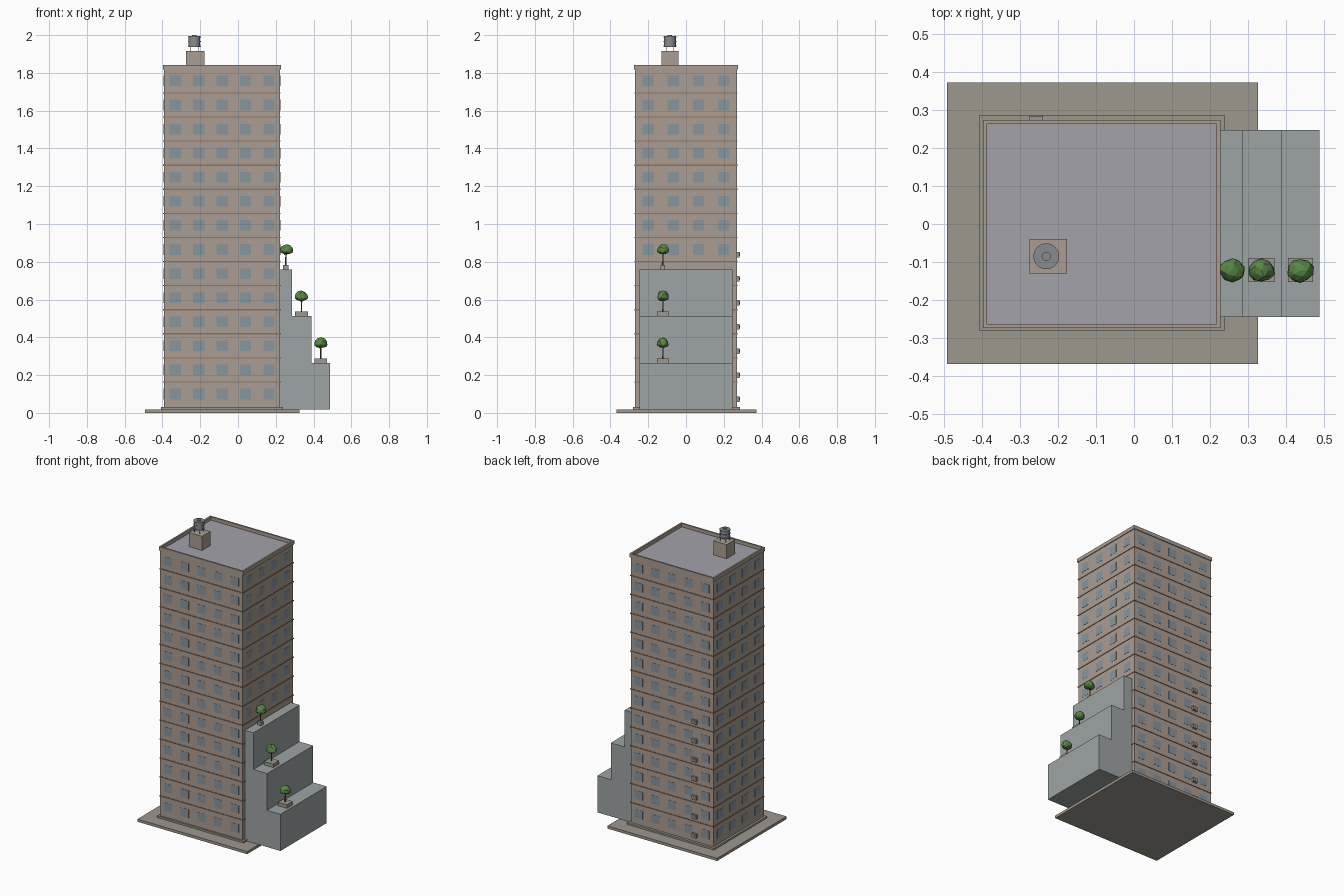
import bpy, bmesh, math, random
from mathutils import Matrix, Vector

if "Cube" in bpy.data.objects:
    bpy.data.objects.remove(bpy.data.objects["Cube"])

random.seed(4)


def mat(name, r, g, b):
    m = bpy.data.materials.new(name)
    m.diffuse_color = (r, g, b, 1)
    m.use_nodes = True
    m.node_tree.nodes["Principled BSDF"].inputs["Base Color"].default_value = m.diffuse_color
    return m


WALL = mat("wall", 0.40, 0.34, 0.29)
GLASS = mat("glass", 0.25, 0.30, 0.34)
BAND = mat("brick_band", 0.30, 0.17, 0.11)
STONE = mat("stone", 0.34, 0.31, 0.27)
TERR = mat("terrace", 0.34, 0.37, 0.37)
ROOF = mat("roof", 0.36, 0.36, 0.40)
METAL = mat("metal", 0.25, 0.26, 0.28)
BARK = mat("bark", 0.12, 0.08, 0.05)
LEAF = mat("leaf", 0.10, 0.24, 0.06)


def box(bm, x0, x1, y0, y1, z0, z1):
    m = Matrix.Translation(((x0 + x1) / 2, (y0 + y1) / 2, (z0 + z1) / 2))
    bmesh.ops.create_cube(bm, size=1, matrix=m @ Matrix.Diagonal((x1 - x0, y1 - y0, z1 - z0, 1)))


def cyl(bm, center, r, h, n=16, rot=None, r2=None):
    m = Matrix.Translation(center) @ (rot or Matrix())
    bmesh.ops.create_cone(bm, cap_ends=True, segments=n, radius1=r,
                          radius2=r if r2 is None else r2, depth=h, matrix=m)


def finish(bm, name, material):
    me = bpy.data.meshes.new(name)
    bm.to_mesh(me)
    bm.free()
    me.materials.append(material)
    ob = bpy.data.objects.new(name, me)
    bpy.context.collection.objects.link(ob)
    return ob


def boxes(name, material, *dims):
    bm = bmesh.new()
    for d in dims:
        box(bm, *d)
    return finish(bm, name, material)


def ring(bm, x0, x1, y0, y1, z0, z1, t):
    box(bm, x0, x1, y0, y0 + t, z0, z1)
    box(bm, x0, x1, y1 - t, y1, z0, z1)
    box(bm, x0, x0 + t, y0 + t, y1 - t, z0, z1)
    box(bm, x1 - t, x1, y0 + t, y1 - t, z0, z1)


# Tower body and ground slab
X0, X1, Y0, Y1 = -0.393, 0.223, -0.269, 0.269
FLOORS, STEP, Z0 = 14, 0.1275, 0.1
boxes("ground_slab", STONE, (-0.492, 0.326, -0.368, 0.372, 0, 0.018))
boxes("base_course", STONE, (-0.408, 0.239, -0.281, 0.286, 0.018, 0.03))
boxes("tower", WALL, (X0, X1, Y0, Y1, 0.018, 1.818))
boxes("roof_deck", ROOF, (X0 + 0.008, X1 - 0.008, Y0 + 0.008, Y1 - 0.008, 1.818, 1.821))

# Parapet
bm = bmesh.new()
ring(bm, X0 - 0.005, X1 + 0.005, Y0 - 0.005, Y1 + 0.005, 1.818, 1.843, 0.011)
finish(bm, "parapet", WALL)

# Floor bands
bm = bmesh.new()
for i in range(1, FLOORS):
    z = Z0 + STEP * (i - 0.5)
    ring(bm, X0 - 0.003, X1 + 0.003, Y0 - 0.003, Y1 + 0.003, z - 0.003, z + 0.003, 0.006)
finish(bm, "floor_bands", BAND)

# Windows on all four sides
bm = bmesh.new()
w, e = 0.03, 0.0012
for i in range(FLOORS):
    z = Z0 + STEP * i
    for k in range(5):
        x = -0.332 + 0.124 * k
        for y in (Y0, Y1):
            box(bm, x - w, x + w, y - e, y + e, z - 0.028, z + 0.028)
    for k in range(4):
        y = -0.2 + 0.133 * k
        for x in (X0, X1):
            if x == X0 or z > 0.8:
                box(bm, x - e, x + e, y - w, y + w, z - 0.028, z + 0.028)
finish(bm, "windows", GLASS)

# Stepped terraces, one profile extruded along y
bm = bmesh.new()
prof = [(X1, 0.018), (0.488, 0.018), (0.488, 0.265), (0.388, 0.265),
        (0.388, 0.513), (0.286, 0.513), (0.286, 0.76), (X1, 0.76)]
f = bm.faces.new([bm.verts.new((x, -0.245, z)) for x, z in prof])
ext = bmesh.ops.extrude_face_region(bm, geom=[f])
bmesh.ops.translate(bm, vec=(0, 0.492, 0),
                    verts=[v for v in ext["geom"] if isinstance(v, bmesh.types.BMVert)])
bmesh.ops.recalc_face_normals(bm, faces=bm.faces)
finish(bm, "terraces", TERR)

# Planters with small trees
for i, (x, z, hw, tx) in enumerate([(0.438, 0.265, 0.033, 0.438), (0.336, 0.513, 0.034, 0.336),
                                    (0.253, 0.76, 0.014, 0.259)]):
    boxes(f"planter_{i}", STONE, (x - hw, x + hw, -0.153, -0.09, z, z + 0.024)
          if hw > 0.02 else (x - hw, x + hw, -0.135, -0.11, z, z + 0.024))
    bm = bmesh.new()
    cyl(bm, (x, -0.122, z + 0.052), 0.004, 0.065, 6, r2=0.003)
    for s in (-1, 1):
        cyl(bm, (x + s * 0.01, -0.122, z + 0.083), 0.002, 0.026, 5,
            Matrix.Rotation(s * 0.9, 4, 'Y'))
    finish(bm, f"trunk_{i}", BARK)
    bm = bmesh.new()
    bmesh.ops.create_icosphere(bm, subdivisions=2, radius=1)
    for v in bm.verts:
        c = v.co * random.uniform(0.9, 1.06)
        zz = c.z * (0.04 if c.z > 0 else 0.017)
        v.co = Vector((tx + c.x * 0.036, -0.122 + c.y * 0.032, z + 0.096 + zz))
    finish(bm, f"crown_{i}", LEAF)

# Air conditioners on the back wall
bm = bmesh.new()
fans = bmesh.new()
for i in range(7):
    z = 0.073 + STEP * i
    box(bm, -0.275, -0.24, Y1 + 0.002, Y1 + 0.015, z - 0.012, z + 0.014)
    for x in (-0.269, -0.247):
        box(bm, x, x + 0.003, Y1, Y1 + 0.015, z - 0.015, z - 0.012)
    cyl(fans, (-0.2575, Y1 + 0.0155, z + 0.001), 0.009, 0.002, 12, Matrix.Rotation(math.pi / 2, 4, 'X'))
finish(bm, "air_conditioners", STONE)
finish(fans, "air_conditioner_fans", METAL)

# Roof hut and water tank on legs
boxes("roof_hut", WALL, (-0.275, -0.177, -0.13, -0.04, 1.818, 1.916))
cx, cy = -0.231, -0.085
bm = bmesh.new()
for sx in (-1, 1):
    for sy in (-1, 1):
        cyl(bm, (cx + sx * 0.02, cy + sy * 0.02, 1.927), 0.002, 0.024, 6)
finish(bm, "tank_legs", METAL)
bm = bmesh.new()
cyl(bm, (cx, cy, 1.9655), 0.031, 0.057, 24)
for z in (1.942, 1.966, 1.99):
    cyl(bm, (cx, cy, z), 0.034, 0.006, 24)
cyl(bm, (cx, cy, 1.997), 0.012, 0.006, 16)
tank = finish(bm, "water_tank", METAL)
for o in bpy.context.selected_objects:
    o.select_set(False)
tank.select_set(True)
bpy.context.view_layer.objects.active = tank
bpy.ops.object.shade_smooth_by_angle()
